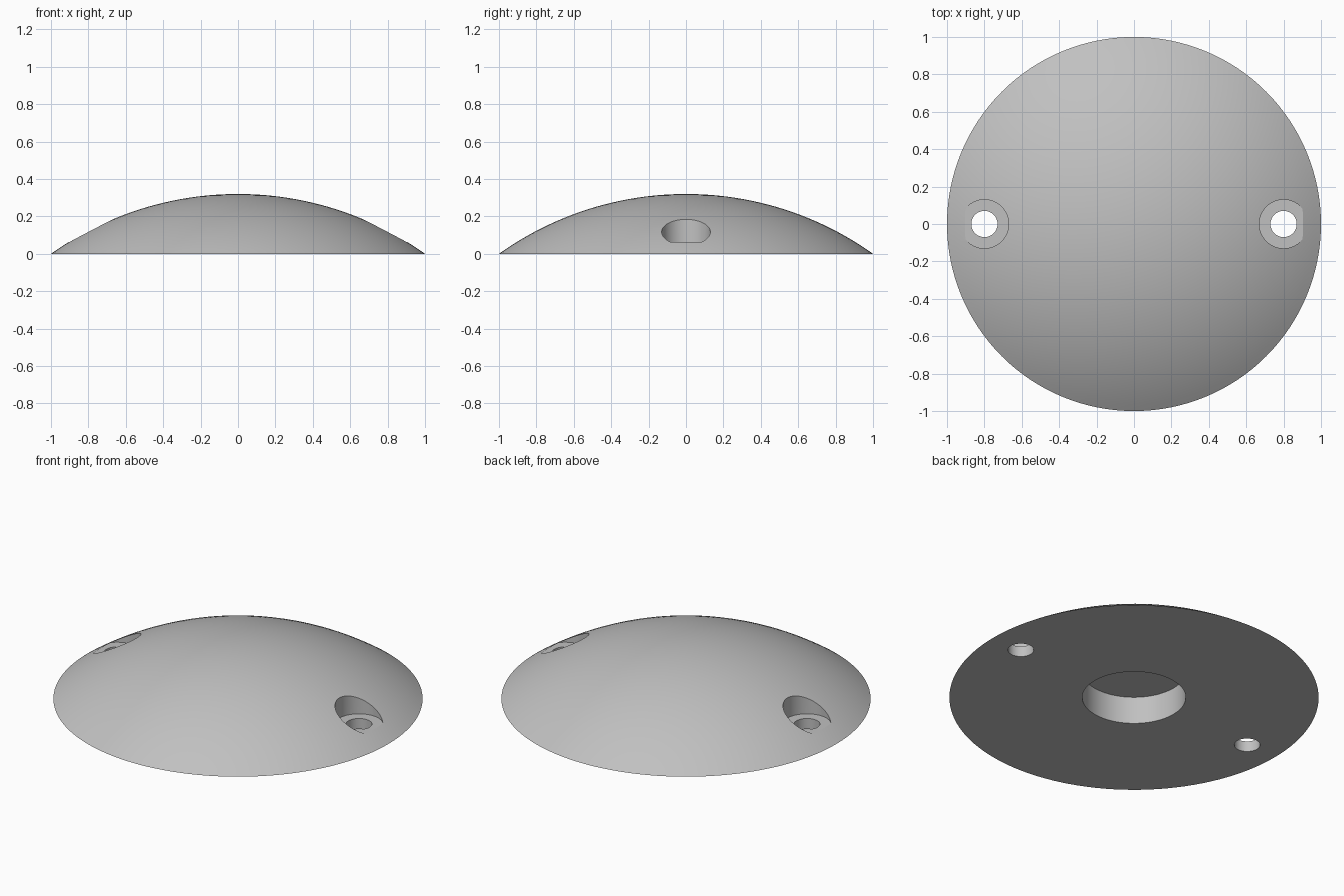
import bpy
import bmesh
import math

if "Cube" in bpy.data.objects:
    bpy.data.objects.remove(bpy.data.objects["Cube"], do_unlink=True)

HEIGHT = 0.32
SPHERE = (1 + HEIGHT ** 2) / (2 * HEIGHT)    # sphere whose cap has radius 1
RECESS_RADIUS, RECESS_DEPTH = 0.28, 0.163
SEGMENTS, RINGS = 128, 24

grey = bpy.data.materials.new("light grey")
grey.use_nodes = True
colour = (0.53, 0.53, 0.53, 1)
grey.diffuse_color = colour
grey.node_tree.nodes["Principled BSDF"].inputs["Base Color"].default_value = colour

# Domed body: cap arc, flat underside and round blind recess, as one lathe profile
rim_angle = math.asin(1 / SPHERE)
profile = []
for i in range(RINGS + 1):
    a = rim_angle * i / RINGS
    profile.append((SPHERE * math.sin(a), HEIGHT - SPHERE * (1 - math.cos(a))))
profile += [(RECESS_RADIUS, 0), (RECESS_RADIUS, RECESS_DEPTH), (0, RECESS_DEPTH)]

bm = bmesh.new()
verts = [bm.verts.new((r, 0, z)) for r, z in profile]
edges = [bm.edges.new(pair) for pair in zip(verts, verts[1:])]
bmesh.ops.spin(bm, geom=verts + edges, cent=(0, 0, 0), axis=(0, 0, 1),
               angle=2 * math.pi, steps=SEGMENTS, use_duplicate=False)
bmesh.ops.remove_doubles(bm, verts=bm.verts, dist=1e-4)
bmesh.ops.recalc_face_normals(bm, faces=bm.faces)
mesh = bpy.data.meshes.new("domed_body")
bm.to_mesh(mesh)
bm.free()
mesh.materials.append(grey)
body = bpy.data.objects.new("domed_body", mesh)
bpy.context.collection.objects.link(body)
bpy.ops.object.select_all(action="DESELECT")
body.select_set(True)
bpy.context.view_layer.objects.active = body


def drill(x, radius, bottom, top):
    """Cut a vertical round hole out of the body."""
    bm = bmesh.new()
    bmesh.ops.create_cone(bm, cap_ends=True, segments=64, radius1=radius,
                          radius2=radius, depth=top - bottom)
    bmesh.ops.translate(bm, verts=bm.verts, vec=(x, 0, (top + bottom) / 2))
    cutter_mesh = bpy.data.meshes.new("hole_cutter")
    bm.to_mesh(cutter_mesh)
    bm.free()
    cutter_mesh.materials.append(grey)
    cutter = bpy.data.objects.new("hole_cutter", cutter_mesh)
    cutter.hide_render = True
    bpy.context.collection.objects.link(cutter)
    cut = body.modifiers.new("hole", "BOOLEAN")
    cut.operation = "DIFFERENCE"
    cut.solver = "EXACT"
    cut.object = cutter
    bpy.ops.object.modifier_apply(modifier=cut.name)
    bpy.data.objects.remove(cutter, do_unlink=True)


# Counterbored screw holes on both sides
for x in (-0.8, 0.8):
    drill(x, 0.13, 0.063, 0.6)
    drill(x, 0.07, -0.2, 0.6)

bpy.ops.object.shade_smooth_by_angle(angle=math.radians(30))
